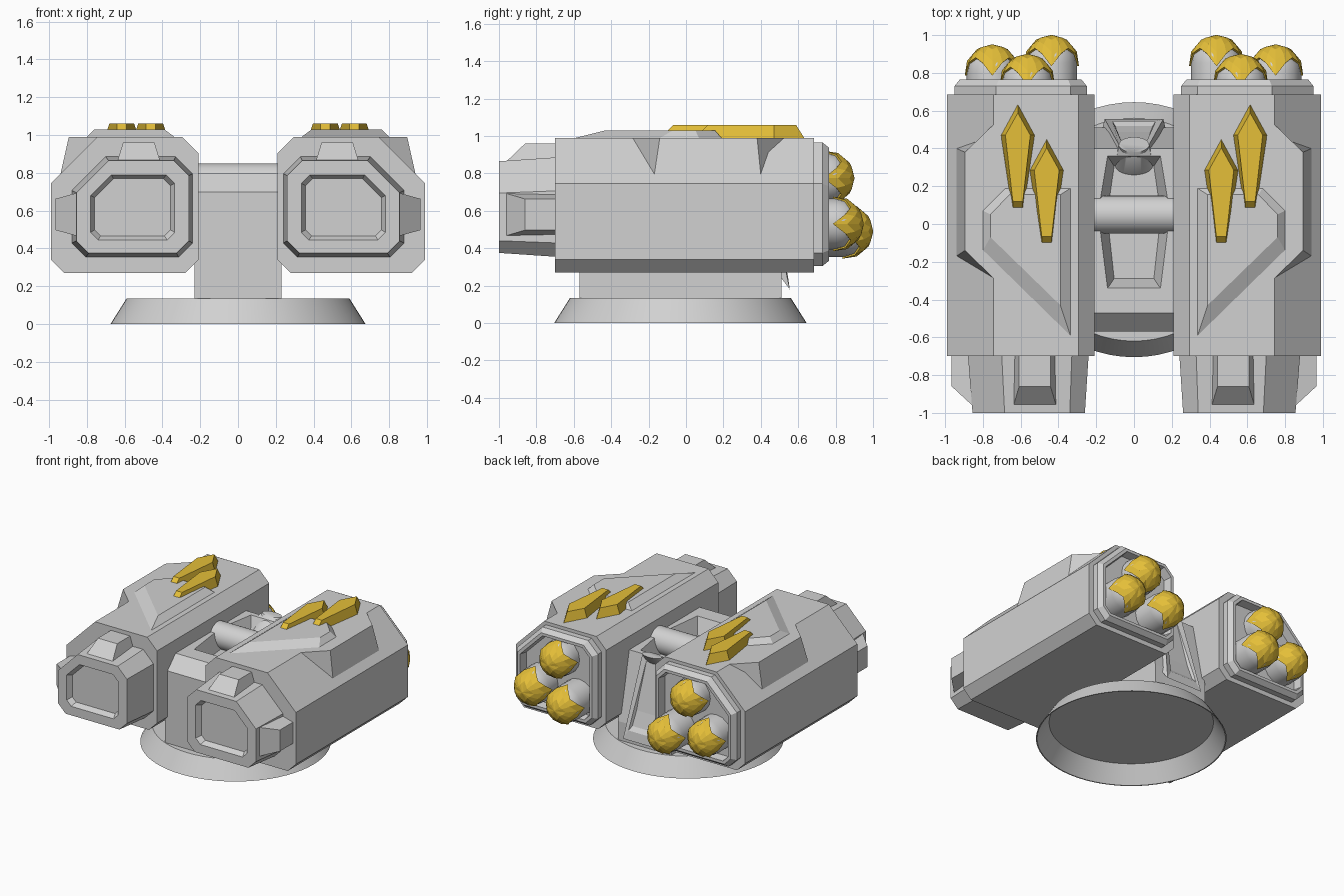
import bpy, bmesh, math

cube = bpy.data.objects.get("Cube")
if cube:
    bpy.data.objects.remove(cube, do_unlink=True)


def material(name, rgb):
    m = bpy.data.materials.new(name)
    m.use_nodes = True
    m.diffuse_color = (*rgb, 1)
    m.node_tree.nodes["Principled BSDF"].inputs["Base Color"].default_value = (*rgb, 1)
    return m


GREY = material("light grey metal", (0.64, 0.64, 0.64))
GOLD = material("gold", (0.78, 0.52, 0.04))


def loft(name, rings, mat=GREY, mirror=True, smooth=False):
    """Skin a chain of equal-length point rings and close both ends."""
    bm = bmesh.new()
    vs = [[bm.verts.new(p) for p in ring] for ring in rings]
    n = len(vs[0])
    for a, b in zip(vs, vs[1:]):
        for i in range(n):
            j = (i + 1) % n
            bm.faces.new((a[i], a[j], b[j], b[i]))
    bm.faces.new(vs[0])
    bm.faces.new(vs[-1])
    bmesh.ops.recalc_face_normals(bm, faces=bm.faces)
    me = bpy.data.meshes.new(name)
    bm.to_mesh(me)
    bm.free()
    me.materials.append(mat)
    ob = bpy.data.objects.new(name, me)
    bpy.context.collection.objects.link(ob)
    if mirror:
        ob.modifiers.new("Mirror", 'MIRROR')
    if smooth:
        bpy.ops.object.select_all(action='DESELECT')
        ob.select_set(True)
        bpy.context.view_layer.objects.active = ob
        bpy.ops.object.shade_smooth_by_angle(angle=math.radians(50))
    return ob


def section(y, x0, x1, z0, z1, outer, inner, low):
    """Eight-sided pod cross-section with a large outer top chamfer."""
    return [(x, y, z) for x, z in (
        (x0 + low, z0), (x1 - low, z0), (x1, z0 + low), (x1, z1 - outer),
        (x1 - outer, z1), (x0 + inner, z1), (x0, z1 - inner), (x0, z0 + low))]


def circle(r, n, at):
    return [at(r * math.cos(t), r * math.sin(t))
            for t in (2 * math.pi * i / n for i in range(n))]


def flat(points, z):
    return [(x, y, z) for x, y in points]


# Turntable base, hollow underneath, and cross bar
loft("base_ring", [circle(r, 64, lambda a, b, z=z: (a, b - 0.03, z))
                   for r, z in ((0.582, 0.128), (0.667, 0), (0.675, 0), (0.59, 0.135))],
     mirror=False, smooth=True)
loft("cross_bar", [circle(0.1, 32, lambda a, b, x=x: (x, 0.05 + a, 0.75 + b))
                   for x in (-0.25, 0.25)], mirror=False, smooth=True)

# Central body with a sunken bay around the bar
profile = [(-0.57, 0.12), (-0.57, 0.7), (-0.47, 0.8), (0.4, 0.8), (0.51, 0.28), (0.51, 0.132)]
profile[0] = (-0.57, 0.132)
body = loft("central_body", [[(x, y, z) for y, z in profile] for x in (-0.23, 0.23)],
            mirror=False)
bay = [(-0.14, -0.34), (0.14, -0.34), (0.18, -0.02), (0.18, 0.12), (0.14, 0.36),
       (-0.14, 0.36), (-0.18, 0.12), (-0.18, -0.02)]
cutter = loft("bay_cutter", [flat([(x * 0.75, y * 0.85) for x, y in bay], 0.68),
                             flat(bay, 0.8), flat(bay, 0.9)], mirror=False)
cutter.hide_render = True
cut = body.modifiers.new("Bay", 'BOOLEAN')
cut.operation = 'DIFFERENCE'
cut.solver = 'EXACT'
cut.object = cutter
bpy.context.view_layer.objects.active = body
bpy.ops.object.modifier_apply(modifier=cut.name)
bpy.data.objects.remove(cutter, do_unlink=True)


# Rear brace with a framed panel and a rounded foot in the bay
def brace(wide, narrow, y_shift, low, high):
    return [(-wide, 0.555 + y_shift, low), (wide, 0.555 + y_shift, low),
            (narrow, 0.42 + y_shift, high), (-narrow, 0.42 + y_shift, high)]


loft("rear_brace", [brace(0.17, 0.09, -0.06, 0.26, 0.8), brace(0.155, 0.08, 0, 0.18, 0.82),
                    brace(0.115, 0.055, -0.01, 0.25, 0.76),
                    brace(0.1, 0.045, -0.035, 0.28, 0.73)], mirror=False)
loft("brace_foot", [circle(r, 32, lambda a, b: (a, y + b * 0.5, z))
                    for r, y, z in ((0.1, 0.31, 0.68), (0.08, 0.42, 0.82))],
     mirror=False, smooth=True)

# Pod shell and rear collar with its open recess
loft("pod_shell", [section(y, 0.21, 0.99, 0.27, 0.99, 0.245, 0.085, 0.07)
                   for y in (-0.7, 0.685)])
loft("rear_collar", [section(y, 0.25 + d, 0.95 - d, 0.305 + d, 0.965 - d,
                             0.22 - d / 2, 0.085 - d / 2, 0.07 - d / 2)
                     for y, d in ((0.66, 0), (0.73, 0), (0.765, 0.028),
                                  (0.765, 0.05), (0.7, 0.06))])

# Front nozzle with a shallow recessed face
loft("front_nozzle", [section(-0.66, 0.238, 0.882, 0.352, 0.888, 0.18, 0.09, 0.075),
                      section(-1, 0.26, 0.855, 0.375, 0.865, 0.17, 0.08, 0.065),
                      section(-1, 0.335, 0.78, 0.445, 0.79, 0.11, 0.045, 0.04),
                      section(-0.96, 0.358, 0.759, 0.467, 0.769, 0.1, 0.037, 0.032)])


# Lugs on the nozzle's top and outer side
def lug(centre, base, top, place):
    return [[place(centre + a, y, h) for a, y in
             ((-w, -0.68), (w, -0.68), (w, front), (-w, front))]
            for w, front, h in ((0.12, -0.985, base), (0.083, -0.86, top))]


loft("top_lug", lug(0.525, 0.84, 0.96, lambda a, y, h: (a, y, h)))
loft("side_lug", lug(0.58, 0.83, 0.965, lambda a, y, h: (h, y, a)))

# Outer shoulder armour and raised top plate
loft("shoulder_armour", [flat([(0.7, 0.54), (0.94, 0.4), (0.94, -0.17), (0.7, -0.27)], 0.79),
                         flat([(0.74, 0.53), (0.895, 0.38), (0.895, -0.14),
                               (0.74, -0.29)], 0.99)])
loft("top_plate", [flat([(0.335, -0.595), (0.8, -0.14), (0.8, 0.07),
                         (0.68, 0.19), (0.335, 0.19)], 0.989),
                   flat([(0.39, -0.43), (0.76, -0.07), (0.76, 0.05),
                         (0.66, 0.155), (0.39, 0.155)], 1.03)])


# Gold blades lying on the pod top
def blade(cx, cy, tip, half, tail, z):
    return flat([(cx, cy + tip), (cx + half, cy), (cx + 0.026, cy + tail),
                 (cx - 0.026, cy + tail), (cx - half, cy)], z)


for name, cx, cy in (("outer_blade", 0.615, 0.47), ("inner_blade", 0.462, 0.285)):
    loft(name, [blade(cx, cy, 0.165, 0.09, -0.43, 0.985),
                blade(cx, cy, 0.118, 0.066, -0.352, 1.06)], GOLD)

# Warheads: rounded grey bodies with four-pointed gold caps
CAP = 0.147
EDGE = [math.radians(a) for a in (97, 70, 58, 70)]
for name, x, z, tip in (("upper", 0.565, 0.775, 0.9), ("outer", 0.75, 0.53, 0.95),
                        ("inner", 0.437, 0.49, 1.0)):
    centre = tip - CAP

    def disc(r, forward):
        return circle(r, 16, lambda a, b: (x + a, centre + forward, z + b))

    def star(part, radius=CAP):
        ring = []
        for i in range(16):
            turn, lean = math.pi * i / 8, EDGE[i % 4] * part
            out = radius * math.sin(lean)
            ring.append((x + out * math.cos(turn), centre + radius * math.cos(lean),
                         z + out * math.sin(turn)))
        return ring

    r = 0.136
    dome = [disc(r * math.cos(t), r * math.sin(t))
            for t in (math.radians(18 * k) for k in range(5))]
    loft(name + "_warhead", [disc(r, 0.69 - centre)] + dome, smooth=True)
    loft(name + "_warhead_cap", [star(1, 0.125), star(1), star(0.68), star(0.35),
                                 star(0.02)], GOLD)
